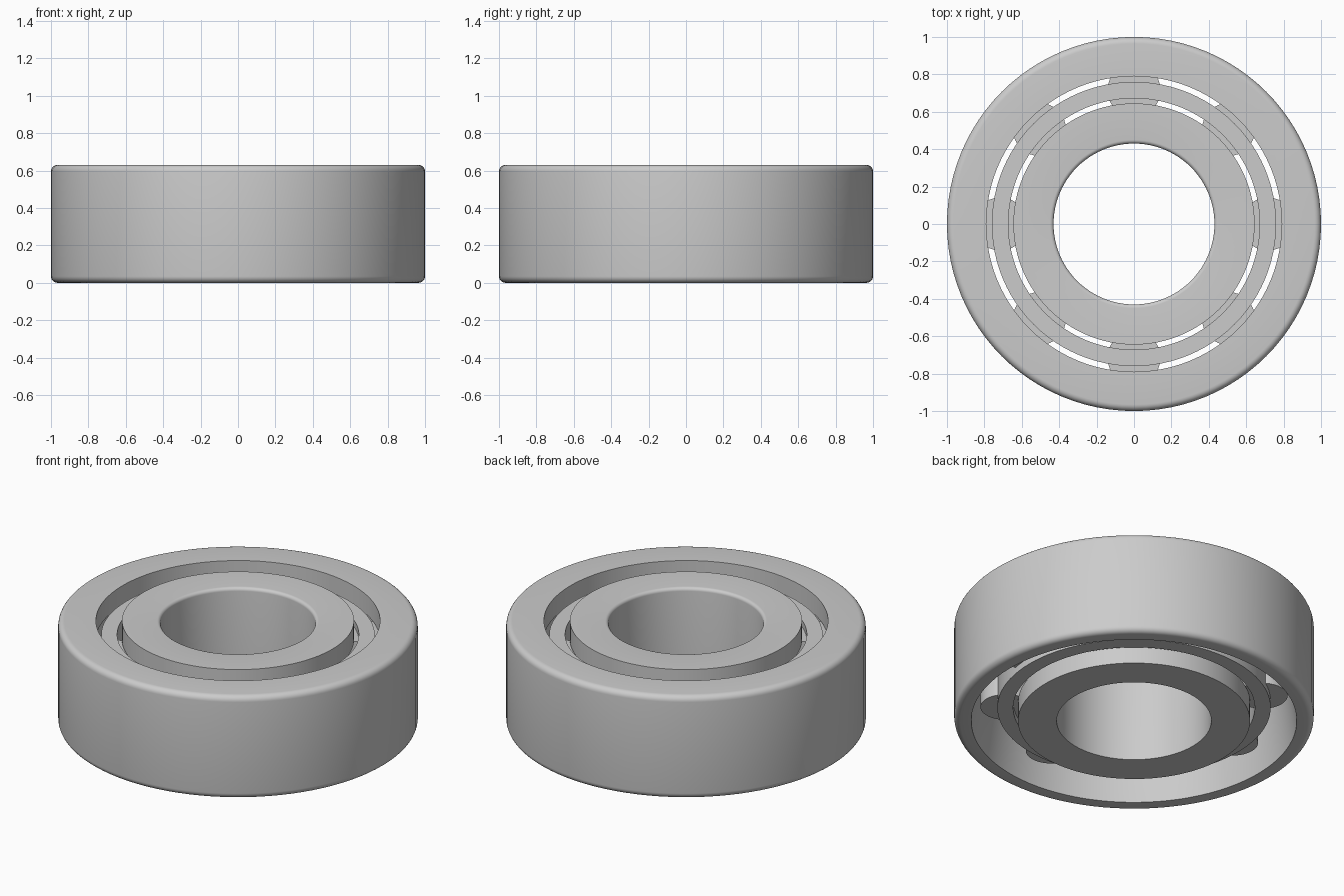
import bpy, bmesh, math
from mathutils import Matrix, Vector

cube = bpy.data.objects.get("Cube")
if cube:
    bpy.data.objects.remove(cube)

HEIGHT = 0.63
MID = HEIGHT / 2
SEGMENTS = 96
PITCH = 0.715
ROLLERS = 8
ROLLER_R = 0.142
POCKET = 0.12   # rib height at each end of the rollers

steel = bpy.data.materials.new("steel grey")
steel.use_nodes = True
grey = (0.6, 0.6, 0.6, 1)
steel.diffuse_color = grey
steel.node_tree.nodes["Principled BSDF"].inputs["Base Color"].default_value = grey


def finish(name, bm):
    bmesh.ops.recalc_face_normals(bm, faces=bm.faces)
    mesh = bpy.data.meshes.new(name)
    bm.to_mesh(mesh)
    bm.free()
    mesh.materials.append(steel)
    obj = bpy.data.objects.new(name, mesh)
    bpy.context.collection.objects.link(obj)
    bpy.ops.object.select_all(action="DESELECT")
    obj.select_set(True)
    bpy.context.view_layer.objects.active = obj
    bpy.ops.object.shade_smooth_by_angle(angle=math.radians(35))
    return obj


def lathe(name, profile):
    """Revolve a closed (radius, height) outline around z."""
    bm = bmesh.new()
    verts = [bm.verts.new((r, 0, z)) for r, z in profile]
    edges = [bm.edges.new((v, verts[i - 1])) for i, v in enumerate(verts)]
    bmesh.ops.spin(bm, geom=verts + edges, cent=(0, 0, 0), axis=(0, 0, 1),
                   angle=math.tau, steps=SEGMENTS, use_merge=True)
    bmesh.ops.remove_doubles(bm, verts=bm.verts, dist=1e-4)
    return finish(name, bm)


def fillet(r, z, size, start):
    """Quarter-circle corner points around centre (r, z), from a start angle."""
    return [(r + size * math.cos(a), z + size * math.sin(a))
            for a in (math.radians(start + 15 * i) for i in range(7))]


# Outer ring: rounded outside, lip at the top, flared opening at the bottom
R = 0.035
lathe("outer_ring",
      fillet(1 - R, R, R, -90) + fillet(1 - R, HEIGHT - R, R, 0)
      + [(0.79, HEIGHT), (0.79, HEIGHT - POCKET), (0.86, HEIGHT - POCKET),
         (0.86, MID), (0.905, 0)])

# Inner ring: ribs at both ends, recessed raceway, eased top of the bore
B = 0.02
lathe("inner_ring",
      [(0.43, 0), (0.645, 0), (0.645, POCKET), (0.573, POCKET),
       (0.573, HEIGHT - POCKET), (0.645, HEIGHT - POCKET), (0.645, HEIGHT)]
      + fillet(0.43 + B, HEIGHT - B, B, 90))

# Cage between the rings
lathe("cage", [(0.672, 0.085), (0.76, 0.085),
               (0.76, HEIGHT - 0.085), (0.672, HEIGHT - 0.085)])

# Rollers spaced evenly around the cage
for i in range(ROLLERS):
    spot = Matrix.Rotation(math.tau * i / ROLLERS, 4, "Z") @ Vector((PITCH, 0, MID))
    bm = bmesh.new()
    bmesh.ops.create_cone(bm, cap_ends=True, segments=32, radius1=ROLLER_R,
                          radius2=ROLLER_R, depth=HEIGHT - 2 * POCKET - 0.01,
                          matrix=Matrix.Translation(spot))
    finish(f"roller_{i + 1}", bm)
